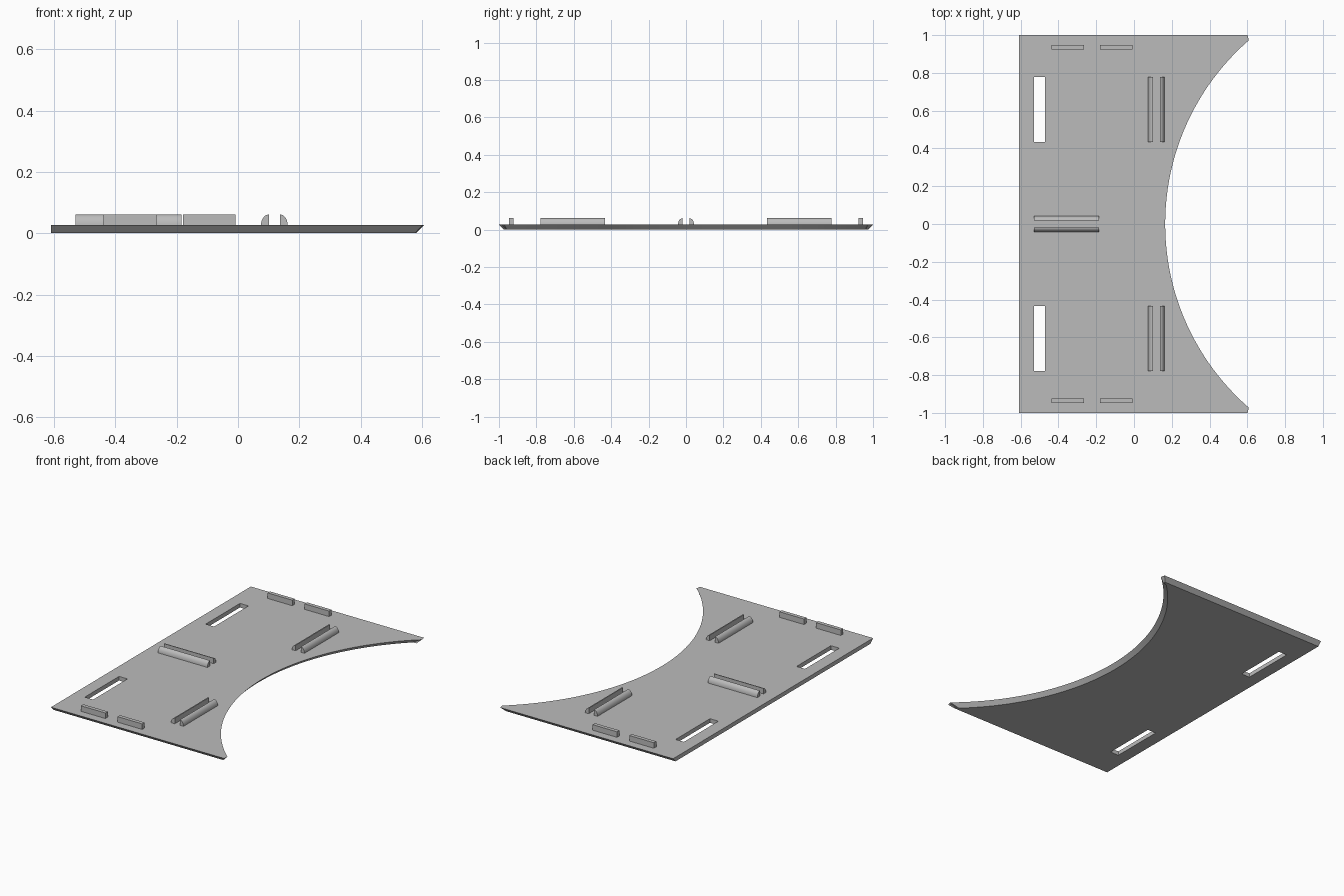
import bpy, bmesh
from math import sin, cos, asin, pi
from mathutils import Vector

if "Cube" in bpy.data.objects:
    bpy.data.objects.remove(bpy.data.objects["Cube"], do_unlink=True)

grey = bpy.data.materials.new("plain grey")
grey.use_nodes = True
grey.diffuse_color = (0.5, 0.5, 0.5, 1)
grey.node_tree.nodes["Principled BSDF"].inputs["Base Color"].default_value = (0.5, 0.5, 0.5, 1)

TOP, HIGH = 0.026, 0.061    # plate top, top of the raised parts
LONG = (0.433, 0.777)       # span of the slots and side rails along y


def loft(name, lower, upper):
    """Closed solid between two matching outlines."""
    bm = bmesh.new()
    a = [bm.verts.new(p) for p in lower]
    b = [bm.verts.new(p) for p in upper]
    bm.faces.new(a)
    bm.faces.new(b)
    for i in range(len(a)):
        j = (i + 1) % len(a)
        bm.faces.new((a[i], a[j], b[j], b[i]))
    bmesh.ops.recalc_face_normals(bm, faces=bm.faces)
    mesh = bpy.data.meshes.new(name)
    bm.to_mesh(mesh)
    bm.free()
    mesh.materials.append(grey)
    obj = bpy.data.objects.new(name, mesh)
    bpy.context.collection.objects.link(obj)
    return obj


def select(obj):
    bpy.ops.object.select_all(action='DESELECT')
    obj.select_set(True)
    bpy.context.view_layer.objects.active = obj


def box(name, xs, ys, zs):
    outline = [(xs[0], ys[0]), (xs[1], ys[0]), (xs[1], ys[1]), (xs[0], ys[1])]
    return loft(name, [(x, y, zs[0]) for x, y in outline], [(x, y, zs[1]) for x, y in outline])


def plate_outline(inset, z):
    """Rectangle with a large circular bite on +x; inset shrinks the beveled sides."""
    centre, radius = 1.454, 1.289 + inset
    side, tip = 1 - inset, 0.605 - inset
    end = asin((0.972 - inset * 0.6) / radius)
    arc = [(centre - radius * cos(t), radius * sin(t), z)
           for t in (end * (k / 24 - 1) for k in range(49))]
    return [(-0.61, -side, z), (tip - 0.003, -side, z), (tip, -side + 0.015, z), *arc,
            (tip, side - 0.015, z), (tip - 0.003, side, z), (-0.61, side, z)]


def rail(name, start, run, across):
    """Quarter-round rail: flat inner face at start, rounded towards across."""
    start, run, across = Vector(start), Vector(run), Vector(across)
    up = Vector((0, 0, HIGH - TOP))
    profile = [start] + [start + across * cos(t) + up * sin(t)
                         for t in (k * pi / 20 for k in range(11))]
    obj = loft(name, profile, [p + run for p in profile])
    select(obj)
    bpy.ops.object.shade_smooth_by_angle(angle=0.6)


# Base plate, undercut on three sides
plate = loft("base_plate", plate_outline(0.025, 0), plate_outline(0, TOP))

# Two slots cut through the plate
for s in (-1, 1):
    cutter = box("slot_cutter", (-0.53, -0.471), sorted(s * y for y in LONG), (-0.1, 0.1))
    cutter.hide_render = True
    select(plate)
    mod = plate.modifiers.new("slot", 'BOOLEAN')
    mod.operation, mod.solver, mod.object = 'DIFFERENCE', 'EXACT', cutter
    bpy.ops.object.modifier_apply(modifier=mod.name)
    bpy.data.objects.remove(cutter, do_unlink=True)
select(plate)
bpy.ops.object.shade_smooth_by_angle(angle=0.4)

# Paired side rails and edge blocks, mirrored front to back
length = LONG[1] - LONG[0]
for s, end in ((-1, "front"), (1, "back")):
    y = LONG[0] if s > 0 else -LONG[1]
    rail(end + "_rail_inner", (0.101, y, TOP), (0, length, 0), (-0.026, 0, 0))
    rail(end + "_rail_outer", (0.137, y, TOP), (0, length, 0), (0.025, 0, 0))
    for x, tag in ((-0.438, "right"), (-0.18, "left")):
        box(f"{end}_{tag}_block", (x, x + 0.172), sorted((s * 0.923, s * 0.947)), (TOP, HIGH))
    # Centre rail pair
    rail(f"centre_{end}_rail", (-0.53, s * 0.018, TOP), (0.346, 0, 0), (0, s * 0.025, 0))
